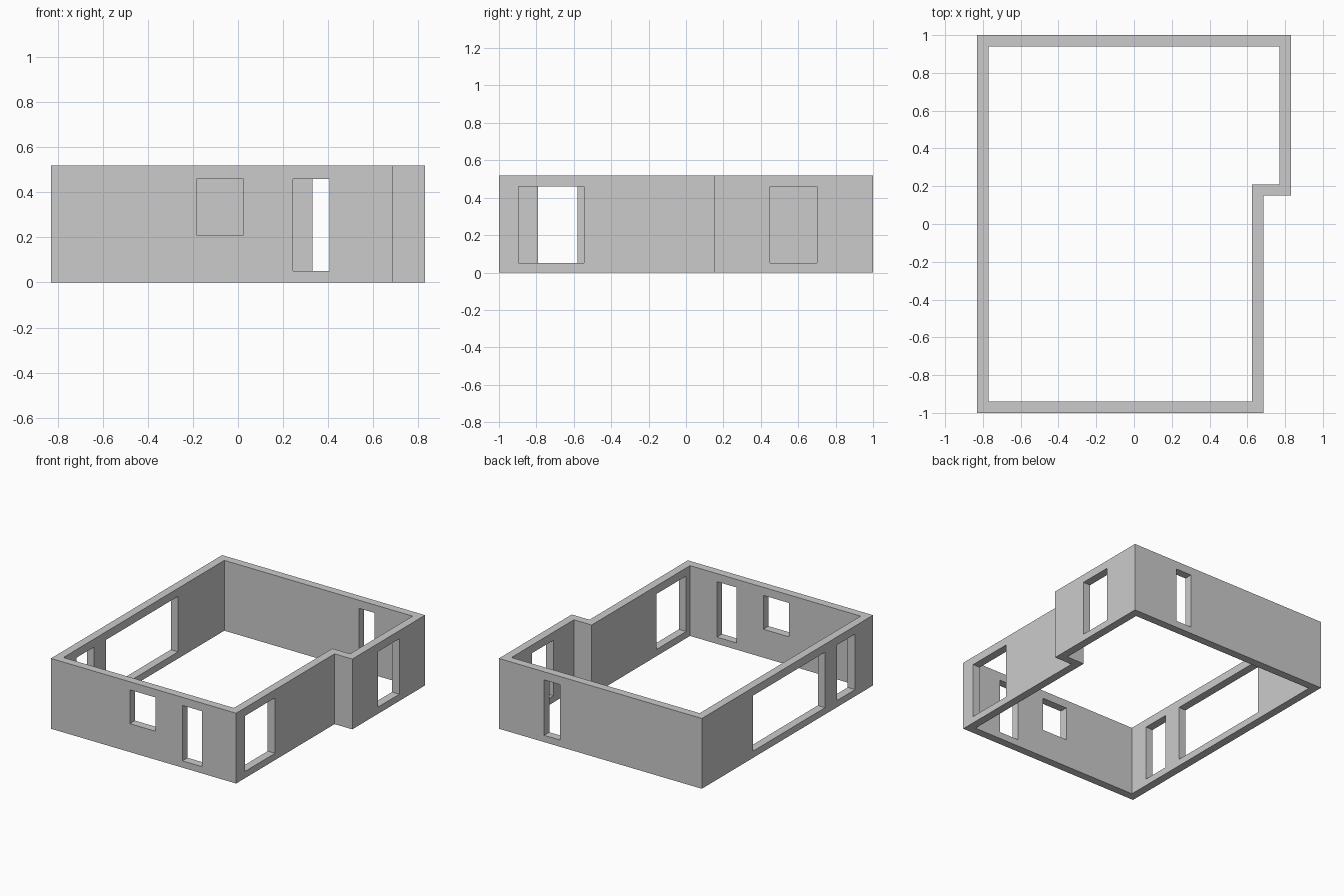
import bpy
import bmesh

if "Cube" in bpy.data.objects:
    bpy.data.objects.remove(bpy.data.objects["Cube"])

HEIGHT, T = 0.52, 0.06
SILL, HEAD = 0.05, 0.46

# Plan outlines, outer and inner, matching corner for corner
outer = [(-0.83, -1), (0.685, -1), (0.685, 0.15), (0.83, 0.15), (0.83, 1), (-0.83, 1)]
inner = [(-0.77, -0.94), (0.625, -0.94), (0.625, 0.21), (0.77, 0.21), (0.77, 0.94), (-0.77, 0.94)]


def make_object(name, bm):
    bmesh.ops.recalc_face_normals(bm, faces=bm.faces)
    mesh = bpy.data.meshes.new(name)
    bm.to_mesh(mesh)
    bm.free()
    obj = bpy.data.objects.new(name, mesh)
    bpy.context.collection.objects.link(obj)
    return obj


def add_box(bm, x0, x1, y0, y1, z0, z1):
    verts = bmesh.ops.create_cube(bm, size=1)["verts"]
    for v in verts:
        v.co = ((x0 + x1) / 2 + v.co.x * (x1 - x0),
                (y0 + y1) / 2 + v.co.y * (y1 - y0),
                (z0 + z1) / 2 + v.co.z * (z1 - z0))


# Wall ring: footprint strip extruded upward
bm = bmesh.new()
vo = [bm.verts.new((x, y, 0)) for x, y in outer]
vi = [bm.verts.new((x, y, 0)) for x, y in inner]
for i in range(len(vo)):
    j = (i + 1) % len(vo)
    bm.faces.new((vo[i], vo[j], vi[j], vi[i]))
ext = bmesh.ops.extrude_face_region(bm, geom=bm.faces[:])["geom"]
bmesh.ops.translate(bm, vec=(0, 0, HEIGHT),
                    verts=[g for g in ext if isinstance(g, bmesh.types.BMVert)])
walls = make_object("walls", bm)

# Openings: (wall axis, wall outer face range, start, end, bottom)
M = 0.03  # cutter overshoot on each side of a wall
openings = [
    ("x", -1.0, -0.185, 0.025, 0.21),    # front window
    ("x", -1.0, 0.245, 0.405, SILL),     # front door
    ("x", 0.94, 0.33, 0.46, SILL),       # back door
    ("y", 0.625, -0.895, -0.545, SILL),  # right front opening
    ("y", 0.77, 0.45, 0.70, SILL),       # right back opening
    ("y", -0.83, -0.44, 0.40, SILL),     # left wide opening
    ("y", -0.83, -0.79, -0.58, SILL),    # left door
]
bm = bmesh.new()
for axis, face, a, b, z0 in openings:
    lo, hi = face - M, face + T + M
    if axis == "x":
        add_box(bm, a, b, lo, hi, z0, HEAD)
    else:
        add_box(bm, lo, hi, a, b, z0, HEAD)
cutter = make_object("opening_cutter", bm)
cutter.hide_render = True

# Cut the openings, then drop the cutter
mod = walls.modifiers.new("openings", "BOOLEAN")
mod.operation = "DIFFERENCE"
mod.solver = "EXACT"
mod.object = cutter
bpy.context.view_layer.objects.active = walls
bpy.ops.object.modifier_apply(modifier=mod.name)
bpy.data.objects.remove(cutter)
